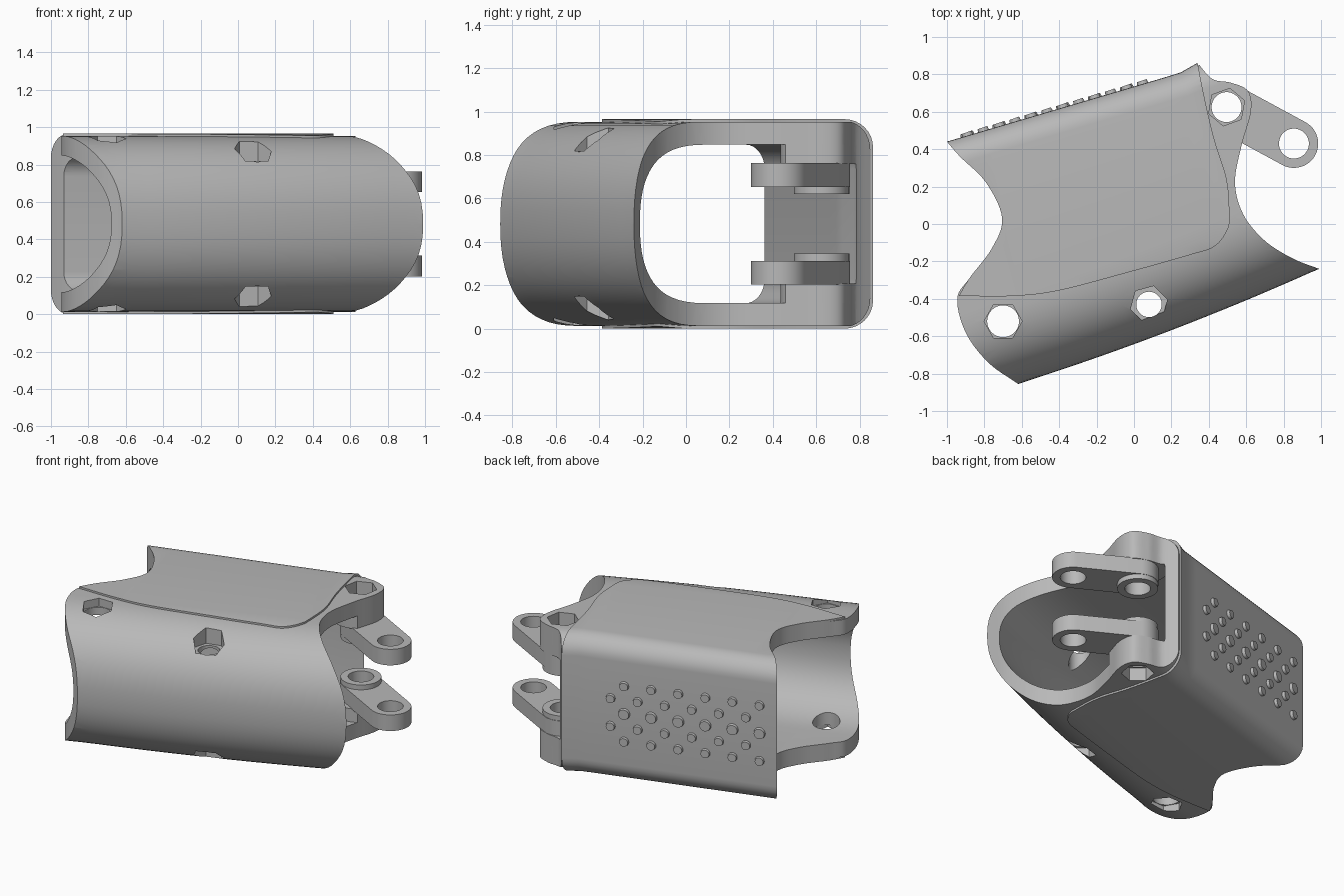
import bpy, bmesh, math
from mathutils import Vector, Matrix

if "Cube" in bpy.data.objects:
    bpy.data.objects.remove(bpy.data.objects["Cube"])

GREY = bpy.data.materials.new("plain grey")
GREY.use_nodes = True
COLOUR = (0.48, 0.48, 0.48, 1)
GREY.diffuse_color = COLOUR
GREY.node_tree.nodes["Principled BSDF"].inputs["Base Color"].default_value = COLOUR

MID = 0.4825                       # mirror height of the whole part
ALONG = math.radians(19)           # tube direction in plan
TURN = Matrix.Rotation(ALONG, 4, 'Z')


def finish(name, bm):
    bmesh.ops.recalc_face_normals(bm, faces=bm.faces)
    mesh = bpy.data.meshes.new(name)
    bm.to_mesh(mesh)
    bm.free()
    mesh.materials.append(GREY)
    obj = bpy.data.objects.new(name, mesh)
    bpy.context.collection.objects.link(obj)
    return obj


def prism(name, outline, low, high):
    bm = bmesh.new()
    face = bm.faces.new([bm.verts.new((x, y, low)) for x, y in outline])
    made = bmesh.ops.extrude_face_region(bm, geom=[face])["geom"]
    tops = [g for g in made if isinstance(g, bmesh.types.BMVert)]
    bmesh.ops.translate(bm, verts=tops, vec=(0, 0, high - low))
    return finish(name, bm)


def circle(centre, radius, sides=48, turn=0.0):
    return [(centre[0] + radius * math.cos(turn + math.tau * i / sides),
             centre[1] + radius * math.sin(turn + math.tau * i / sides)) for i in range(sides)]


def select(obj):
    bpy.ops.object.select_all(action='DESELECT')
    obj.select_set(True)
    bpy.context.view_layer.objects.active = obj


def boolean(obj, tool, operation):
    select(obj)
    mod = obj.modifiers.new("cut", 'BOOLEAN')
    mod.operation, mod.solver, mod.object = operation, 'EXACT', tool
    bpy.ops.object.modifier_apply(modifier=mod.name)
    bpy.data.objects.remove(tool)


def smooth(obj, angle=32):
    select(obj)
    bpy.ops.object.shade_smooth_by_angle(angle=math.radians(angle))


def curve(points, steps=7):
    # smooth line through a few points
    p = [Vector(q) for q in points]
    p = [2 * p[0] - p[1]] + p + [2 * p[-1] - p[-2]]
    out = []
    for a, b, c, d in zip(p, p[1:], p[2:], p[3:]):
        for i in range(steps):
            t = i / steps
            q = 0.5 * (2 * b + (c - a) * t + (2 * a - 5 * b + 4 * c - d) * t * t
                       + (3 * b - a - 3 * c + d) * t ** 3)
            out.append(tuple(q))
    return out + [tuple(p[-2])]


def front_at(u):
    return -0.577 + 0.034 * u - 0.025 * max(0, 1 - (u / 0.86) ** 2)


def back_at(u):
    flare = min(max((u - 0.47) / 0.13, 0), 1)
    return 0.706 - 0.045 * min(u, 0.6) + 0.025 * flare ** 2


def section(front, back, half, depth, radius):
    # rounded nose at the front, tight corners at the back
    power = 2 / 2.3
    upper = []
    for i in range(17):
        t = math.pi / 2 * i / 16
        upper.append((front + depth * (1 - max(math.cos(t), 0) ** power),
                      half * math.sin(t) ** power))
    for i in range(9):
        t = math.pi / 2 * (1 - i / 8)
        upper.append((back - radius + radius * math.cos(t), half - radius + radius * math.sin(t)))
    return upper + [(v, -z) for v, z in reversed(upper[1:])]


def tube(name, back_inset, half, walls):
    # hollow loft; walls are front, back and top thickness
    bm = bmesh.new()
    rings = []
    for i in range(25):
        u = -1.2 + 0.1 * i
        f, b = front_at(u), back_at(u) - back_inset
        pair = (section(f, b, half, 0.45, 0.13),
                section(f + walls[0], b - walls[1], half - walls[2], 0.42, 0.11))
        rings.append([[bm.verts.new(TURN @ Vector((u, v, z + MID))) for v, z in s] for s in pair])
    n = len(rings[0][0])
    for j in range(n):
        k = (j + 1) % n
        for side in (0, 1):
            for a, b in zip(rings, rings[1:]):
                bm.faces.new((a[side][j], a[side][k], b[side][k], b[side][j]))
        for end in (rings[0], rings[-1]):
            bm.faces.new((end[0][j], end[0][k], end[1][k], end[1][j]))
    return finish(name, bm)


# Plan outlines of the two open ends
left_back = [(-1, 0.44), (-0.93, 0.36), (-0.79, 0.22), (-0.705, 0.03), (-0.76, -0.13),
             (-0.88, -0.29), (-0.945, -0.4)]
left_end = left_back + [(-0.9, -0.58), (-0.78, -0.74), (-0.62, -0.855)]
right_end = [(0.99, -0.24), (0.85, -0.185), (0.7, -0.09), (0.585, 0.05), (0.54, 0.22),
             (0.575, 0.42), (0.625, 0.6), (0.61, 0.71), (0.52, 0.755), (0.42, 0.775), (0.34, 0.86)]
pad_edge = [(-0.93, -0.385), (-0.65, -0.385), (-0.4, -0.355), (0, -0.25), (0.3, -0.165),
            (0.43, -0.12), (0.5, -0.03), (0.51, 0.06), (0.495, 0.24), (0.43, 0.45),
            (0.38, 0.66), (0.34, 0.86)]
outside_back = [(0.33, 1.1), (-1.06, 0.9), (-1.06, 0.51)]
shell_plan = curve(left_end) + [(-0.5, -0.94), (0.6, -0.94), (1.1, -0.28)] \
    + curve(right_end) + outside_back
pad_plan = curve(left_back)[:-1] + curve(pad_edge) + outside_back

# Main shell and the raised cover over its back
shell = tube("main_shell", 0.015, 0.47, (0.055, 0.08, 0.105))
boolean(shell, prism("plan_cutter", shell_plan, -0.5, 1.5), 'INTERSECT')
cover = tube("back_cover", 0, MID, (0.03, 0.035, 0.03))
boolean(cover, prism("plan_cutter", pad_plan, -0.5, 1.5), 'INTERSECT')

# Hinge lugs inside the shell, and link arms hung below them
HINGE, TIP = Vector((0.495, 0.625)), Vector((0.855, 0.43))
heading = math.atan2(TIP.y - HINGE.y, TIP.x - HINGE.x)
arm_outline = []
for centre, start in ((TIP, heading - math.pi / 2), (HINGE, heading + math.pi / 2)):
    for i in range(25):
        t = start + math.pi * i / 24
        arm_outline.append((centre.x + 0.13 * math.cos(t), centre.y + 0.13 * math.sin(t)))


def span(side, near, far):
    # a height range measured from the middle, above or below it
    return sorted((MID + side * near, MID + side * far))


hinge_parts = []
for side, label in ((1, "upper"), (-1, "lower")):
    lug = prism(label + "_hinge_lug", circle(HINGE, 0.19), *span(side, 0.275, 0.445))
    boolean(lug, prism("plan_cutter", shell_plan, -0.5, 1.5), 'INTERSECT')
    arm = prism(label + "_link_arm", arm_outline, *span(side, 0.17, 0.28))
    boss = prism(label + "_hinge_boss", circle(HINGE, 0.127), *span(side, 0.137, 0.175))
    boolean(arm, prism("tip_hole", circle(TIP, 0.08), -0.5, 1.5), 'DIFFERENCE')
    hinge_parts += [lug, arm, boss]

# Round bolt holes with hexagonal nut recesses, on both faces
bolts = [((-0.7, -0.52), 0.085, 0.415, 0), ((0.08, -0.43), 0.068, 0.335, 15),
         (HINGE, 0.08, 0.38, 20)]
for spot, radius, floor, turn in bolts:
    cut = [shell] + (hinge_parts if spot is HINGE else [])
    for part in cut:
        boolean(part, prism("bolt_hole", circle(spot, radius), -0.5, 1.5), 'DIFFERENCE')
        if part is shell or "lug" in part.name:
            for side in (1, -1):
                nut = circle(spot, 0.102, 6, math.radians(turn))
                boolean(part, prism("nut_recess", nut, *span(side, floor, 0.8)), 'DIFFERENCE')

# Staggered grip studs on the back wall
bm = bmesh.new()
for row in range(5):
    for col in range(6):
        x = -0.89 + 0.17 * col + 0.085 * (row % 2)
        y = 0.44 + 0.3 * (x + 1)
        u = x * math.cos(ALONG) + y * math.sin(ALONG)
        r = 0.042 if row == 2 else 0.034
        place = TURN @ Matrix.Translation((u, back_at(u), MID + 0.095 * (row - 2))) \
            @ Matrix.Rotation(-math.pi / 2, 4, 'X')
        bmesh.ops.create_cone(bm, cap_ends=True, segments=20, radius1=r, radius2=r * 0.8,
                              depth=0.036, matrix=place)
studs = finish("grip_studs", bm)

for part in [shell, cover, studs] + hinge_parts:
    smooth(part)
